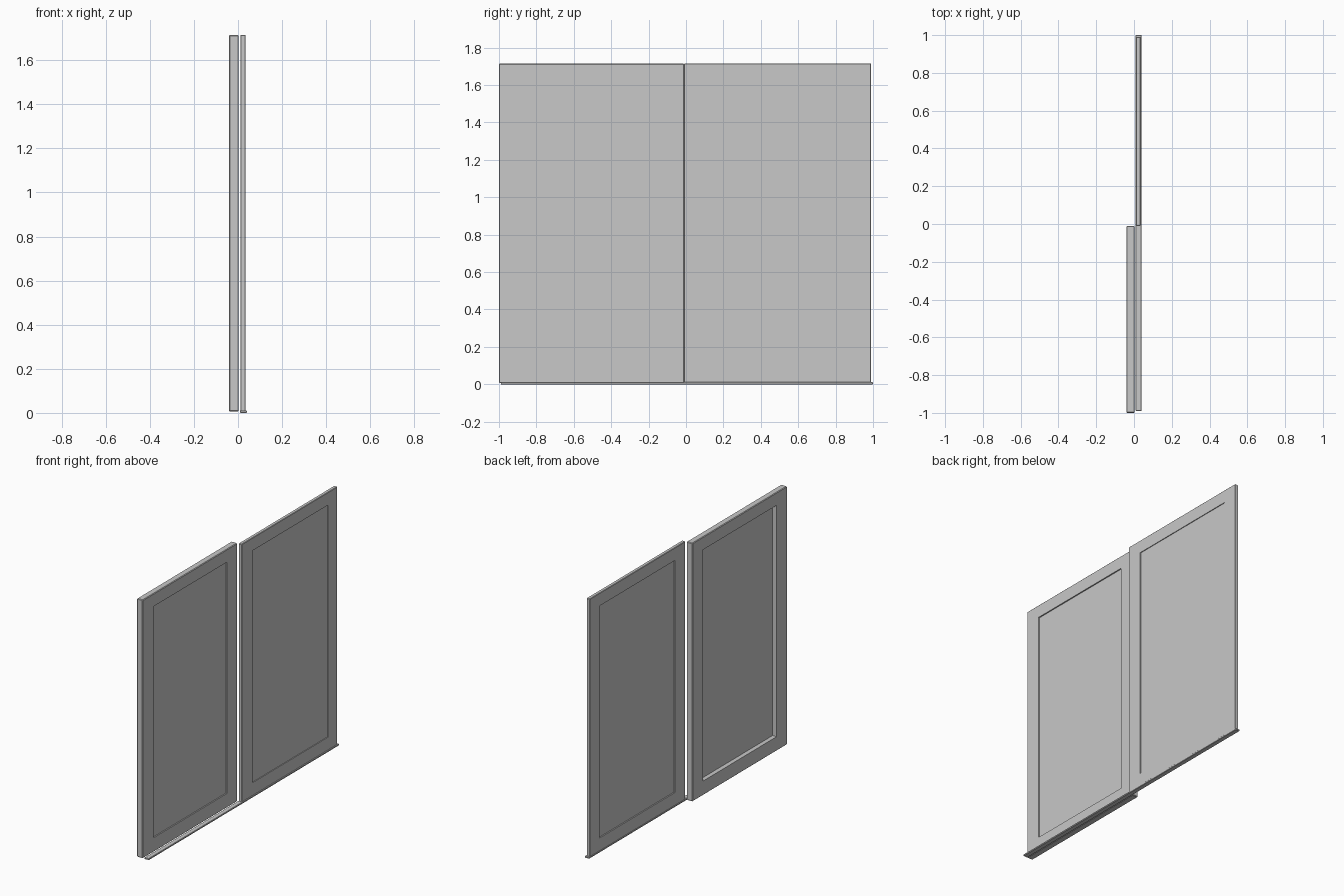
import bpy
import bmesh
from mathutils import Vector

cube = bpy.data.objects.get("Cube")
if cube:
    bpy.data.objects.remove(cube, do_unlink=True)

grey = bpy.data.materials.new("grey")
grey.use_nodes = True
colour = (0.58, 0.58, 0.58, 1)
grey.diffuse_color = colour
grey.node_tree.nodes["Principled BSDF"].inputs["Base Color"].default_value = colour


def box(low, high, bevel):
    """Box between two corners with slightly softened edges."""
    low, high = Vector(low), Vector(high)
    bm = bmesh.new()
    bmesh.ops.create_cube(bm, size=1)
    for v in bm.verts:
        v.co = (low + high) / 2 + v.co * (high - low)
    if bevel:
        bmesh.ops.bevel(bm, geom=bm.edges[:], offset=bevel, segments=1,
                        affect='EDGES')
    bm.normal_update()
    return bm


def recess(bm, side, depth, y_range, z_range):
    """Sink a rectangular field into the face looking along +x or -x."""
    face = max((f for f in bm.faces if f.normal.x * side > 0.9),
               key=lambda f: f.calc_area())
    centre = face.calc_center_median()
    bmesh.ops.inset_region(bm, faces=[face], thickness=0.08)
    for v in face.verts:
        v.co.y = y_range[v.co.y > centre.y]
        v.co.z = z_range[v.co.z > centre.z]
    field = bmesh.ops.extrude_discrete_faces(bm, faces=[face])["faces"][0]
    for v in field.verts:
        v.co.x -= side * depth
    bm.normal_update()


def finish(name, bm):
    mesh = bpy.data.meshes.new(name)
    bmesh.ops.recalc_face_normals(bm, faces=bm.faces[:])
    bm.to_mesh(mesh)
    bm.free()
    mesh.materials.append(grey)
    obj = bpy.data.objects.new(name, mesh)
    bpy.context.collection.objects.link(obj)


TOP = 1.715

# Thick door: shallow field on one side, deep field on the other
door = box((-0.04, -1, 0.006), (0.003, -0.01, TOP), 0.004)
recess(door, 1, 0.008, (-0.89, -0.12), (0.10, 1.63))
recess(door, -1, 0.029, (-0.89, -0.12), (0.10, 1.63))
finish("thick_door", door)

# Thin door: shallow fields on both sides
door = box((0.011, -0.01, 0.006), (0.035, 0.99, TOP), 0.003)
recess(door, 1, 0.005, (0.10, 0.89), (0.095, 1.63))
recess(door, -1, 0.008, (0.10, 0.89), (0.095, 1.63))
finish("thin_door", door)

# Floor track the thin door slides on
finish("floor_track", box((0.009, -0.99, 0), (0.04, 1, 0.011), 0.002))
